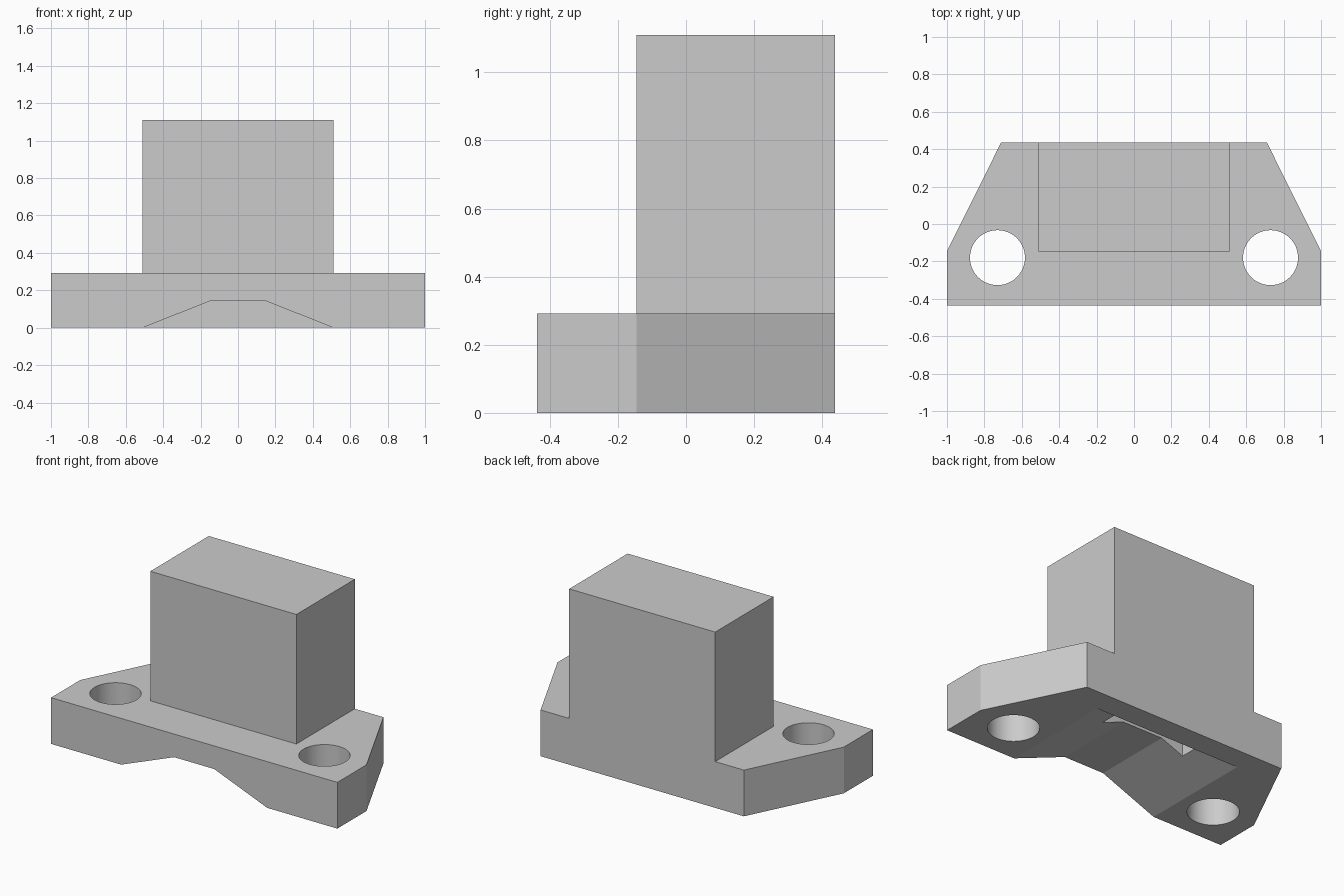
import bpy
import bmesh
import math
from mathutils import Vector

cube = bpy.data.objects.get("Cube")
if cube:
    bpy.data.objects.remove(cube, do_unlink=True)

grey = bpy.data.materials.new("plain_grey")
grey.use_nodes = True
grey.diffuse_color = (0.6, 0.6, 0.6, 1)
grey.node_tree.nodes["Principled BSDF"].inputs["Base Color"].default_value = (0.6, 0.6, 0.6, 1)


def prism(name, outline, sweep):
    """Solid made by sweeping a flat outline along a vector."""
    bm = bmesh.new()
    face = bm.faces.new([bm.verts.new(p) for p in outline])
    swept = bmesh.ops.extrude_face_region(bm, geom=[face])["geom"]
    moved = [v for v in swept if isinstance(v, bmesh.types.BMVert)]
    bmesh.ops.translate(bm, verts=moved, vec=Vector(sweep))
    bmesh.ops.recalc_face_normals(bm, faces=bm.faces)
    mesh = bpy.data.meshes.new(name)
    bm.to_mesh(mesh)
    bm.free()
    mesh.materials.append(grey)
    obj = bpy.data.objects.new(name, mesh)
    bpy.context.collection.objects.link(obj)
    return obj


def box(name, x, y0, y1, z0, z1):
    """Box centred on x = 0 with half width x."""
    return prism(name, [(-x, y0, z0), (x, y0, z0), (x, y1, z0), (-x, y1, z0)], (0, 0, z1 - z0))


def mirrored(half):
    """Close an outline given for +x by its reflection."""
    return half + [(-x, y, z) for x, y, z in reversed(half)]


def combine(target, tool, operation):
    """Apply a boolean and discard the tool object."""
    mod = target.modifiers.new("combine", 'BOOLEAN')
    mod.operation = operation
    mod.solver = 'EXACT'
    mod.object = tool
    bpy.ops.object.select_all(action='DESELECT')
    target.select_set(True)
    bpy.context.view_layer.objects.active = target
    bpy.ops.object.modifier_apply(modifier=mod.name)
    bpy.data.objects.remove(tool, do_unlink=True)


front, back = -0.437, 0.437

# Foot plate with clipped back corners, and the upright block on it
bracket = prism("mounting_bracket",
                mirrored([(1, front, 0), (1, -0.146, 0), (0.71, back, 0)]), (0, 0, 0.292))
combine(bracket, box("block", 0.51, -0.146, back, 0.2, 1.11), 'UNION')

# Sloped channel under the plate, closed at the back
channel = mirrored([(0.51, -0.6, -0.1), (0.51, -0.6, 0), (0.14, -0.6, 0.146)])
combine(bracket, prism("channel", channel, (0, 0.89, 0)), 'DIFFERENCE')

# Narrow slot running up into the block
combine(bracket, box("slot", 0.292, 0.075, 0.22, 0.03, 0.73), 'DIFFERENCE')

# Screw hole on each side
for side in (-1, 1):
    ring = [(side * 0.73 + 0.147 * math.cos(a), -0.18 + 0.147 * math.sin(a), -0.1)
            for a in (math.tau * i / 64 for i in range(64))]
    combine(bracket, prism("screw_hole", ring, (0, 0, 0.6)), 'DIFFERENCE')

bpy.ops.object.shade_smooth_by_angle(angle=math.radians(20))
